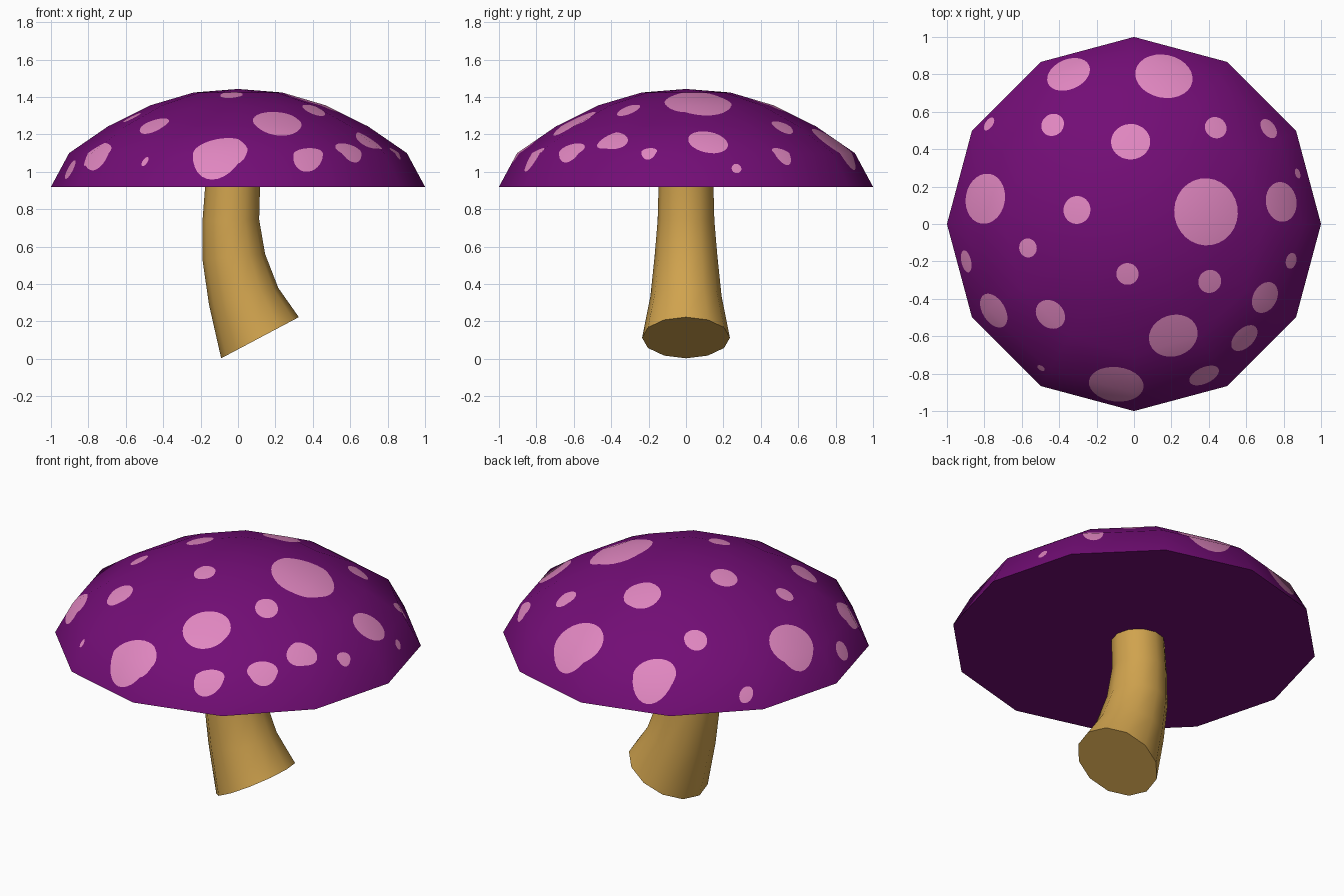
import bpy, math
from mathutils import Vector
from mathutils.geometry import delaunay_2d_cdt

if "Cube" in bpy.data.objects:
    bpy.data.objects.remove(bpy.data.objects["Cube"])

SIDES = 12


def material(name, rgb):
    m = bpy.data.materials.new(name)
    m.diffuse_color = (*rgb, 1)
    m.use_nodes = True
    m.node_tree.nodes["Principled BSDF"].inputs["Base Color"].default_value = m.diffuse_color
    return m


PURPLE = material("purple", (0.17, 0.004, 0.18))
PINK = material("pink", (0.75, 0.24, 0.53))
TAN = material("tan", (0.63, 0.365, 0.076))


def add_object(name, verts, faces, mats):
    me = bpy.data.meshes.new(name)
    me.from_pydata([tuple(v) for v in verts], [], faces)
    for m in mats:
        me.materials.append(m)
    me.update()
    ob = bpy.data.objects.new(name, me)
    bpy.context.collection.objects.link(ob)
    return ob


def circle(r, n=SIDES):
    return [Vector((r * math.cos(k * math.tau / n), r * math.sin(k * math.tau / n)))
            for k in range(n)]


# Cap profile: radius, height, surface tilt in degrees
PROFILE = [(0, 1.443, 0), (0.237, 1.424, 11), (0.47, 1.355, 21.5),
           (0.695, 1.243, 30.5), (0.903, 1.10, 48), (1.0, 0.92, 62)]

# Spots seen from the top: x, y, half size around the cap, half size outward
SPOTS = [(-.35, .80, .12, .08), (.16, .79, .155, .115), (-.775, .535, .04, .02),
         (-.435, .53, .063, .057), (-.018, .44, .105, .095), (.437, .515, .06, .055),
         (.72, .51, .058, .035), (-.795, .135, .135, .105), (-.305, .075, .075, .072),
         (.385, .065, .18, .17), (.787, .118, .107, .082), (.875, .27, .027, .013),
         (-.567, -.128, .051, .047), (-.897, -.20, .06, .026), (-.035, -.267, .06, .058),
         (.405, -.307, .063, .06), (.84, -.197, .043, .028), (.70, -.393, .088, .063),
         (-.75, -.463, .10, .06), (-.447, -.483, .085, .07), (.21, -.597, .133, .11),
         (.59, -.61, .085, .05), (-.095, -.857, .147, .092), (.375, -.81, .085, .043),
         (-.497, -.77, .022, .012)]


def cap_point(p):
    """Height and tilt of the faceted dome above a plan point."""
    step = math.tau / SIDES
    off = math.atan2(p.y, p.x) % step - step / 2
    r = min(p.length * math.cos(off) / math.cos(step / 2), 1.0)
    for (r0, z0, t0), (r1, z1, t1) in zip(PROFILE, PROFILE[1:]):
        if r <= r1:
            f = (r - r0) / (r1 - r0)
            return z0 + f * (z1 - z0), math.radians(t0 + f * (t1 - t0))
    return PROFILE[-1][1], math.radians(PROFILE[-1][2])


def spot_axes(x, y):
    out = Vector((x, y)).normalized()
    return out, Vector((-out.y, out.x))


def in_spot(p):
    for x, y, a, b in SPOTS:
        out, side = spot_axes(x, y)
        d = p - Vector((x, y))
        if (d.dot(side) / a) ** 2 + (d.dot(out) / b) ** 2 < 1:
            return True
    return False


# Cap: dome rings and spokes in plan, with the spot outlines cut in
pts, edges = [Vector((0, 0))], []


def add_loop(loop):
    s, n = len(pts), len(loop)
    pts.extend(loop)
    edges.extend((s + k, s + (k + 1) % n) for k in range(n))


for r, z, t in PROFILE[1:]:
    add_loop(circle(r))
for i in range(len(PROFILE) - 1):
    for k in range(SIDES):
        here = 1 + i * SIDES + k
        edges.append((0 if i == 0 else here - SIDES, here))
for x, y, a, b in SPOTS:
    out, side = spot_axes(x, y)
    add_loop([Vector((x, y)) + side * (a * c.x) + out * (b * c.y) for c in circle(1, 28)])

flat, _, tris = delaunay_2d_cdt(pts, edges, [], 0, 1e-5)[:3]
verts, normals = [], []
for p in flat:
    z, tilt = cap_point(p)
    d = p.normalized() if p.length > 1e-6 else Vector((1, 0))
    verts.append((p.x, p.y, z))
    normals.append((d.x * math.sin(tilt), d.y * math.sin(tilt), math.cos(tilt)))
cap = add_object("cap", verts, [tuple(t) for t in tris], [PURPLE, PINK])
for poly in cap.data.polygons:
    poly.use_smooth = True
    poly.material_index = int(in_spot(Vector(poly.center[:2])))
cap.data.normals_split_custom_set_from_vertices(normals)

# Flat underside of the cap
add_object("cap_underside", [(p.x, p.y, 0.92) for p in circle(1)],
           [tuple(reversed(range(SIDES)))], [PURPLE])

# Stem: bent tapering tube, each ring given by its left and right x, z
RINGS = [(-.09, .003, .325, .223), (-.155, .29, .215, .38), (-.19, .53, .145, .56),
         (-.19, .735, .113, .745), (-.175, .93, .118, .93)]
verts, faces = [], []
for lx, lz, rx, rz in RINGS:
    mid = Vector(((lx + rx) / 2, 0, (lz + rz) / 2))
    half = Vector(((rx - lx) / 2, 0, (rz - lz) / 2))
    verts += [mid + half * c.x + Vector((0, half.length * c.y, 0)) for c in circle(1)]
for i in range(len(RINGS) - 1):
    for k in range(SIDES):
        a, b = i * SIDES + k, i * SIDES + (k + 1) % SIDES
        faces.append((a, b, b + SIDES, a + SIDES))
faces.append(tuple(reversed(range(SIDES))))
faces.append(tuple(range(len(verts) - SIDES, len(verts))))
stem = add_object("stem", verts, faces, [TAN])
bpy.context.view_layer.objects.active = stem
stem.select_set(True)
bpy.ops.object.shade_smooth_by_angle(angle=math.radians(40))
